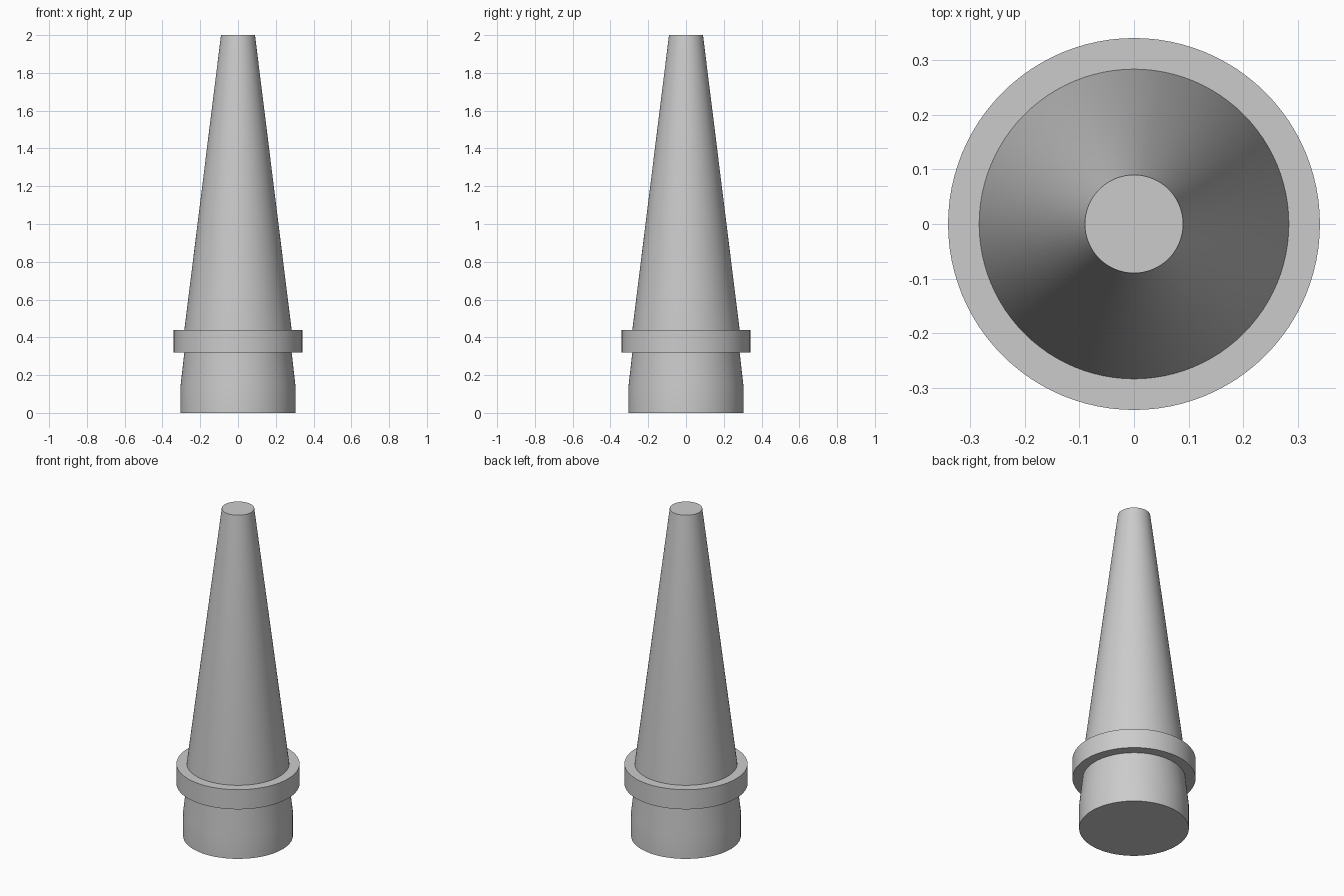
import bpy
import bmesh
import math

SIDES = 96

default_cube = bpy.data.objects.get("Cube")
if default_cube:
    bpy.data.objects.remove(default_cube, do_unlink=True)

# Single plain grey
grey = bpy.data.materials.new("plain_grey")
grey.use_nodes = True
colour = (0.6, 0.6, 0.6, 1.0)
grey.diffuse_color = colour
grey.node_tree.nodes["Principled BSDF"].inputs["Base Color"].default_value = colour


def turned_part(name, profile, closed=False):
    """Turn a (radius, height) profile about z; open profiles get end caps."""
    bm = bmesh.new()
    rings = []
    for radius, height in profile:
        rings.append([
            bm.verts.new((radius * math.cos(a), radius * math.sin(a), height))
            for a in (math.tau * i / SIDES for i in range(SIDES))
        ])
    pairs = list(zip(rings, rings[1:]))
    if closed:
        pairs.append((rings[-1], rings[0]))
    for low, high in pairs:
        for i in range(SIDES):
            j = (i + 1) % SIDES
            bm.faces.new((low[i], low[j], high[j], high[i]))
    if not closed:
        bm.faces.new(rings[0][::-1])
        bm.faces.new(rings[-1])
    bmesh.ops.recalc_face_normals(bm, faces=bm.faces)
    mesh = bpy.data.meshes.new(name)
    bm.to_mesh(mesh)
    bm.free()
    mesh.materials.append(grey)
    obj = bpy.data.objects.new(name, mesh)
    bpy.context.collection.objects.link(obj)

    bpy.ops.object.select_all(action="DESELECT")
    obj.select_set(True)
    bpy.context.view_layer.objects.active = obj
    bpy.ops.object.shade_smooth_by_angle(angle=math.radians(30))
    return obj


# Body: straight foot, slight neck, then the long tapered shaft
turned_part("tapered_body", [
    (0.304, 0.0), (0.304, 0.145), (0.284, 0.32), (0.284, 0.44), (0.09, 2.0),
])

# Collar: square-edged ring, bedded slightly into the body
turned_part("collar_ring", [
    (0.27, 0.32), (0.341, 0.32), (0.341, 0.44), (0.27, 0.44),
], closed=True)
